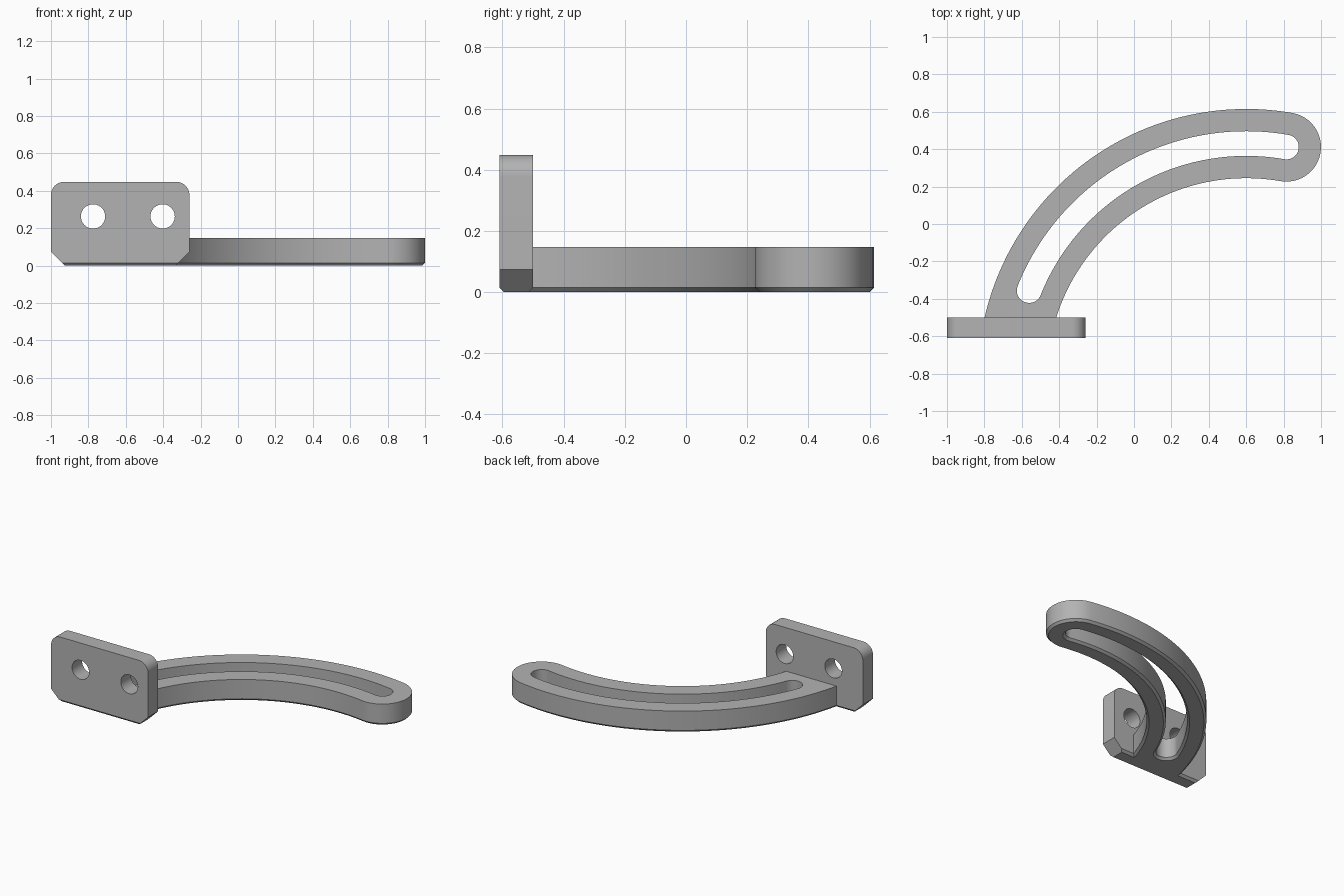
import bpy, bmesh
from math import sin, cos, pi, radians, asin, sqrt

if "Cube" in bpy.data.objects:
    bpy.data.objects.remove(bpy.data.objects["Cube"])

CX, CY, MID = 0.6, -0.82, 1.25       # centre and mid radius of the curved arm
HALF, SLOT = 0.185, 0.066            # half widths of arm and slot
TIP, ROOT = radians(80.1), radians(158.2)
BEVEL, THICK = 0.015, 0.148
FRONT, BACK, TOP = -0.61, -0.5, 0.448

metal = bpy.data.materials.new("grey metal")
metal.use_nodes = True
grey = (0.45, 0.45, 0.45, 1)
metal.diffuse_color = grey
metal.node_tree.nodes["Principled BSDF"].inputs["Base Color"].default_value = grey


def arc(cx, cy, r, a, b, n):
    return [(cx + r * cos(a + (b - a) * i / n), cy + r * sin(a + (b - a) * i / n))
            for i in range(n + 1)]


def loft(name, loops):
    """Skin a stack of matching closed loops and cap both ends."""
    bm = bmesh.new()
    rings = [[bm.verts.new(p) for p in loop] for loop in loops]
    for lo, hi in zip(rings, rings[1:]):
        for i in range(len(lo)):
            j = (i + 1) % len(lo)
            bm.faces.new((lo[i], lo[j], hi[j], hi[i]))
    bm.faces.new(rings[0])
    bm.faces.new(rings[-1])
    bmesh.ops.recalc_face_normals(bm, faces=bm.faces)
    mesh = bpy.data.meshes.new(name)
    bm.to_mesh(mesh)
    bm.free()
    mesh.materials.append(metal)
    obj = bpy.data.objects.new(name, mesh)
    bpy.context.collection.objects.link(obj)
    return obj


def boolean(target, other, operation):
    bpy.context.view_layer.objects.active = target
    mod = target.modifiers.new(operation, "BOOLEAN")
    mod.operation, mod.object, mod.solver = operation, other, "EXACT"
    bpy.ops.object.modifier_apply(modifier=mod.name)
    bpy.data.objects.remove(other)


def band(half, root_y=None):
    """Curved strip with a round tip; round root, or cut straight at root_y."""
    def root(r):
        return ROOT if root_y is None else pi - asin((root_y - CY) / r)
    tip_x, tip_y = CX + MID * cos(TIP), CY + MID * sin(TIP)
    pts = arc(CX, CY, MID - half, root(MID - half), TIP, 48)
    pts += arc(tip_x, tip_y, half, TIP - pi, TIP, 24)[1:-1]
    pts += arc(CX, CY, MID + half, TIP, root(MID + half), 48)
    if root_y is None:
        pts += arc(CX + MID * cos(ROOT), CY + MID * sin(ROOT), half,
                   ROOT, ROOT + pi, 24)[1:-1]
    return pts


def at_z(pts, z):
    return [(x, y, z) for x, y in pts]


# Curved arm, bevelled round its lower edge
mid_plate = (FRONT + BACK) / 2
bracket = loft("slotted_bracket", [at_z(band(HALF - BEVEL, mid_plate), 0),
                                   at_z(band(HALF, mid_plate), BEVEL),
                                   at_z(band(HALF, mid_plate), THICK)])

# Curved slot, flared at the bottom
boolean(bracket, loft("slot_cutter", [at_z(band(SLOT + 2 * BEVEL), -BEVEL),
                                      at_z(band(SLOT), BEVEL),
                                      at_z(band(SLOT), THICK + 0.1)]), "DIFFERENCE")


def plate_profile(y, bottom):
    left, right, cut, r = -1, -0.26, 0.073, 0.07
    pts = [(left, cut), (left + cut - bottom, bottom),
           (right - cut + bottom, bottom), (right, cut)]
    pts += arc(right - r, TOP - r, r, 0, pi / 2, 12)
    pts += arc(left + r, TOP - r, r, pi / 2, pi, 12)
    return [(x, y, z) for x, z in pts]


# Mounting plate with clipped lower and round upper corners
plate = loft("mounting_plate", [plate_profile(FRONT, BEVEL), plate_profile(FRONT + BEVEL, 0),
                                plate_profile(BACK - BEVEL, 0), plate_profile(BACK, BEVEL)])

# Screw holes
for hole_x in (-0.775, -0.403):
    ring = arc(hole_x, 0.263, 0.065, 0, 2 * pi, 40)[:-1]
    boolean(plate, loft("hole_cutter", [[(x, y, z) for x, z in ring]
                                        for y in (FRONT - 0.1, BACK + 0.1)]), "DIFFERENCE")

boolean(bracket, plate, "UNION")
bpy.ops.object.select_all(action="DESELECT")
bracket.select_set(True)
bpy.context.view_layer.objects.active = bracket
bpy.ops.object.shade_smooth_by_angle(angle=radians(25))
